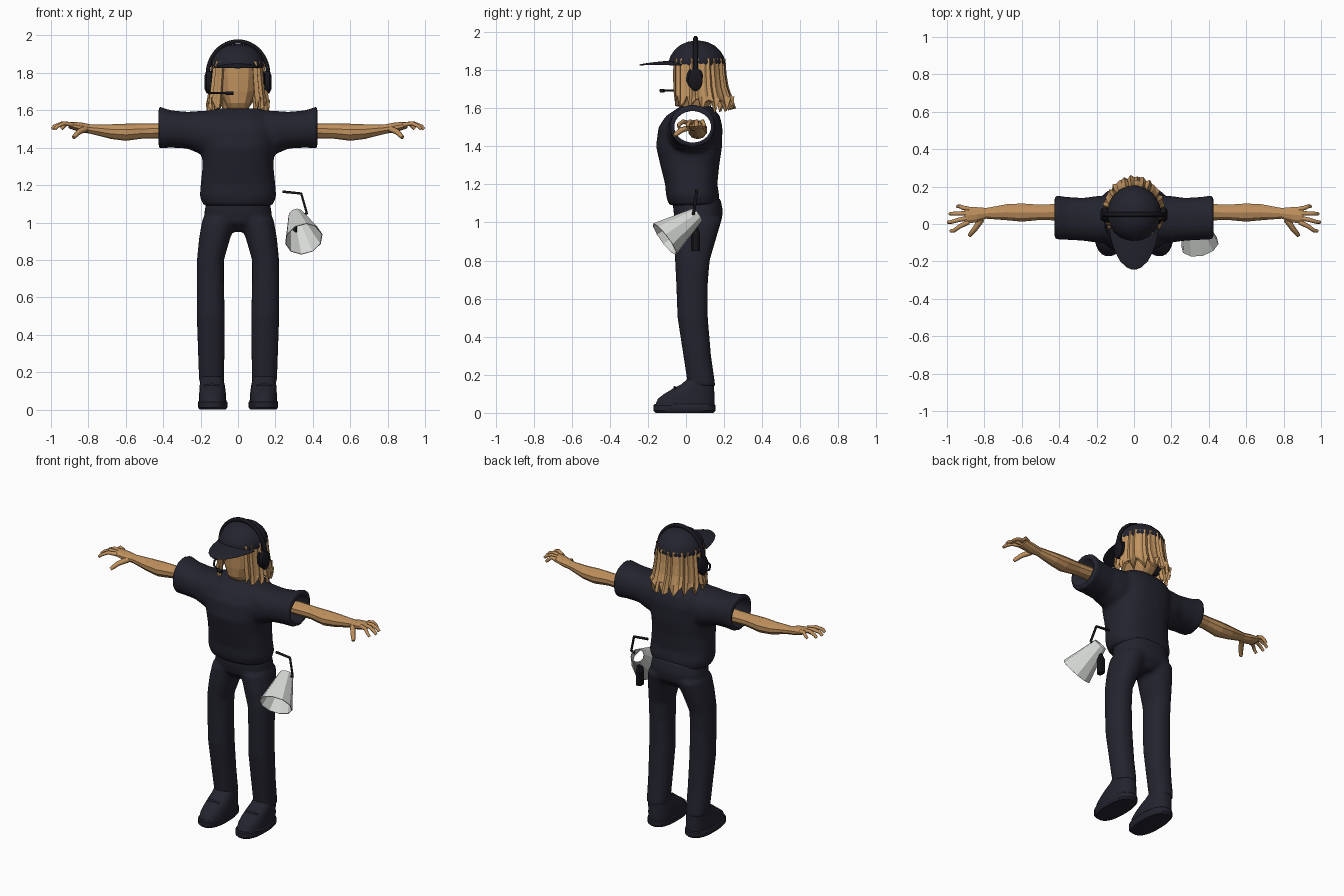
import bpy, bmesh, math
from mathutils import Vector

if "Cube" in bpy.data.objects:
    bpy.data.objects.remove(bpy.data.objects["Cube"])


def material(name, rgb):
    m = bpy.data.materials.new(name)
    m.use_nodes = True
    m.diffuse_color = (*rgb, 1)
    m.node_tree.nodes["Principled BSDF"].inputs["Base Color"].default_value = (*rgb, 1)
    return m


NAVY = material("navy cloth", (0.017, 0.017, 0.028))
BLACK = material("black plastic", (0.008, 0.008, 0.012))
SKIN = material("tan skin", (0.52, 0.28, 0.11))
HAIR = material("sandy hair", (0.54, 0.30, 0.12))
SHELL = material("pale grey horn", (0.68, 0.70, 0.67))


def finish(name, bm, mat, mirror=False, smooth=True):
    bmesh.ops.recalc_face_normals(bm, faces=bm.faces)
    for f in bm.faces:
        f.smooth = smooth
    me = bpy.data.meshes.new(name)
    bm.to_mesh(me)
    bm.free()
    me.materials.append(mat)
    ob = bpy.data.objects.new(name, me)
    bpy.context.collection.objects.link(ob)
    if smooth:
        bpy.ops.object.select_all(action='DESELECT')
        ob.select_set(True)
        bpy.context.view_layer.objects.active = ob
        bpy.ops.object.shade_smooth_by_angle(angle=math.radians(40))
    if mirror:
        ob.modifiers.new("mirror", 'MIRROR')
    return ob


def loft(bm, axis, rings, n=20, power=1.0):
    """Closed skin through rings: (position on axis, low a, high a, low b, high b)."""
    loops = []
    for t, a0, a1, b0, b1 in rings:
        loop = []
        for i in range(n):
            ang = math.tau * (i + 0.5) / n
            c, s = math.cos(ang), math.sin(ang)
            a = (a0 + a1) / 2 + (a1 - a0) / 2 * math.copysign(abs(c) ** power, c)
            b = (b0 + b1) / 2 + (b1 - b0) / 2 * math.copysign(abs(s) ** power, s)
            loop.append(bm.verts.new({'x': (t, a, b), 'y': (a, t, b), 'z': (a, b, t)}[axis]))
        loops.append(loop)
    for lo, hi in zip(loops, loops[1:]):
        for i in range(n):
            j = (i + 1) % n
            bm.faces.new((lo[i], lo[j], hi[j], hi[i]))
    bm.faces.new(loops[0])
    bm.faces.new(loops[-1])
    return bm


def tube(name, points, radius, mat, mirror=False, taper=1.0):
    cu = bpy.data.curves.new(name, 'CURVE')
    cu.dimensions = '3D'
    cu.bevel_depth = radius
    cu.bevel_resolution = 1
    cu.use_fill_caps = True
    sp = cu.splines.new('POLY')
    sp.points.add(len(points) - 1)
    for i, (p, co) in enumerate(zip(sp.points, points)):
        p.co = (*co, 1)
        p.radius = 1 + (taper - 1) * i / (len(points) - 1)
    cu.materials.append(mat)
    ob = bpy.data.objects.new(name, cu)
    bpy.context.collection.objects.link(ob)
    if mirror:
        ob.modifiers.new("mirror", 'MIRROR')
    return ob


def fuse(ob):
    """Blend the overlapping volumes of a garment into one soft skin."""
    ob.modifiers["mirror"].use_mirror_merge = False
    r = ob.modifiers.new("fuse", 'REMESH')
    r.mode = 'VOXEL'
    r.voxel_size = 0.011
    r.use_smooth_shade = True
    s = ob.modifiers.new("soften", 'SMOOTH')
    s.factor = 0.5
    s.iterations = 8


# Shirt: torso and sleeves fused, with an open tunnel through the sleeves
bm = bmesh.new()
loft(bm, 'z', [(1.09, -.185, .185, -.09, .17), (1.14, -.205, .205, -.105, .175),
               (1.2, -.2, .2, -.11, .165), (1.3, -.19, .19, -.135, .175),
               (1.4, -.195, .195, -.158, .19), (1.5, -.21, .21, -.145, .192),
               (1.56, -.19, .19, -.105, .178), (1.61, -.12, .12, -.03, .135)], 28, .8)
loft(bm, 'x', [(.05, -.1, .16, 1.35, 1.605), (.2, -.1, .15, 1.365, 1.597),
               (.27, -.09, .14, 1.395, 1.592), (.36, -.085, .145, 1.4, 1.6),
               (.425, -.082, .155, 1.395, 1.622)], 24, .9)
shirt = finish("shirt", bm, NAVY, True)
fuse(shirt)
cutter = finish("sleeve_cutter", loft(bmesh.new(), 'x', [(-.6, -.062, .132, 1.42, 1.585),
                (.6, -.062, .132, 1.42, 1.585)], 24), NAVY)
cutter.hide_render = True
cutter.hide_viewport = True
cut = shirt.modifiers.new("sleeve openings", 'BOOLEAN')
cut.operation = 'DIFFERENCE'
cut.object = cutter

# Trousers: pelvis and legs fused
bm = bmesh.new()
loft(bm, 'z', [(.95, -.07, .07, 0, .14), (1.0, -.18, .18, -.055, .185),
               (1.06, -.18, .18, -.067, .195), (1.13, -.165, .165, -.07, .18)], 28, .85)
loft(bm, 'z', [(.14, .074, .208, .01, .155), (.3, .072, .214, -.014, .132),
               (.5, .07, .221, -.045, .115), (.68, .075, .221, -.052, .115),
               (.8, .075, .22, -.058, .125), (.92, .04, .208, -.062, .16),
               (1.02, .01, .19, -.06, .19)], 24, .9)
fuse(finish("trousers", bm, NAVY, True))

# Shoes with a separate welt and sole
finish("shoe", loft(bmesh.new(), 'z', [(.04, .062, .21, -.163, .15), (.075, .063, .209, -.148, .152),
       (.1, .066, .207, -.115, .15), (.13, .07, .205, -.065, .148), (.15, .075, .203, -.025, .148),
       (.185, .082, .2, .015, .145)], 24, .8), NAVY, True)
finish("sole", loft(bmesh.new(), 'z', [(0, .065, .205, -.16, .145), (.012, .056, .215, -.172, .156),
       (.04, .056, .215, -.172, .156), (.046, .062, .21, -.165, .15)], 24, .8), NAVY, True)
tube("shoe_lace", [(.1, -.055, .127), (.14, -.06, .134), (.18, -.055, .127)], .007, NAVY, True)

# Arms, palms and fingers
finish("arm", loft(bmesh.new(), 'x', [(.37, .015, .112, 1.45, 1.53), (.5, .02, .105, 1.45, 1.528),
       (.6, .01, .112, 1.437, 1.528), (.68, .018, .108, 1.447, 1.525), (.79, .027, .087, 1.475, 1.525),
       (.84, .008, .092, 1.482, 1.535), (.89, .0, .092, 1.498, 1.538), (.905, .004, .088, 1.505, 1.534)],
       10), SKIN, True, False)
for name, y0, y1, tip in (("index", .01, -.037, .98), ("middle", .033, .01, .995),
                          ("ring", .057, .055, .985), ("little", .08, .094, .945)):
    tube(name + "_finger", [(.885, y0, 1.523), ((.885 + tip) / 2, (y0 + y1) / 2, 1.53),
         (tip - .015, y1, 1.515), (tip, y1, 1.5)], .013, SKIN, True, .7)
tube("thumb", [(.815, .025, 1.5), (.85, -.025, 1.485), (.87, -.05, 1.465), (.88, -.062, 1.455)],
     .017, SKIN, True, .6)

# Head and neck
finish("head", loft(bmesh.new(), 'z', [(1.592, -.065, .065, -.01, .11), (1.615, -.06, .06, -.045, .12),
       (1.64, -.07, .07, -.06, .14), (1.7, -.095, .095, -.066, .17), (1.78, -.105, .105, -.068, .18),
       (1.86, -.105, .105, -.065, .18)], 14, .75), SKIN, False, False)

# Hair: pleated curtain with a jagged hem, open at the face
bm = bmesh.new()
COLS = 48
rows = []
for k, (z, rx, ry) in enumerate([(1.86, .128, .132), (1.78, .135, .137), (1.71, .143, .148),
                                 (1.66, .15, .165), (1.615, .157, .185)]):
    row = []
    for i in range(COLS + 1):
        ang = math.radians(38 + 284 * i / COLS)
        back = max(0, -math.cos(ang))
        front = 1 if math.cos(ang) > 0 else 0
        pleat = 1 + (.035 if i % 2 else -.02) + .025 * math.sin(i * 2.1)
        r_y = ry if not front else .14
        drop = (.03 * math.sin(i * 1.7) + (.012 if i % 2 else -.012)) * (k == 4) + .012 * (1 - back) * (k == 4)
        row.append(bm.verts.new((rx * pleat * math.sin(ang), .06 - r_y * pleat * math.cos(ang), z + drop)))
    rows.append(row)
for a, b in zip(rows, rows[1:]):
    for i in range(COLS):
        bm.faces.new((a[i], a[i + 1], b[i + 1], b[i]))
hair = finish("hair", bm, HAIR, False, False)
hair.modifiers.new("thickness", 'SOLIDIFY').thickness = .018
hair.modifiers["thickness"].offset = 0

# Cap with drooping brim
finish("cap", loft(bmesh.new(), 'z', [(1.825, -.138, .138, -.088, .2), (1.84, -.144, .144, -.092, .206),
       (1.87, -.138, .138, -.085, .2), (1.9, -.122, .122, -.065, .182), (1.93, -.092, .092, -.034, .15),
       (1.948, -.055, .055, .005, .112), (1.955, -.015, .015, .043, .073)], 28), NAVY)
brim = loft(bmesh.new(), 'y', [(-.02, -.135, .135, 1.838, 1.852), (-.09, -.122, .122, 1.837, 1.85),
            (-.15, -.102, .102, 1.834, 1.844), (-.2, -.074, .074, 1.829, 1.838),
            (-.23, -.042, .042, 1.825, 1.833), (-.243, -.015, .015, 1.824, 1.83)], 24)
for v in brim.verts:
    v.co.z -= 1.1 * v.co.x ** 2
finish("cap_brim", brim, NAVY)

# Headset
tube("headset_band", [(.162 * math.cos(t), .05, 1.79 + .178 * math.sin(t))
     for t in (math.pi * i / 24 for i in range(25))], .013, BLACK)
finish("ear_cup", loft(bmesh.new(), 'x', [(.112, .005, .095, 1.685, 1.815), (.12, 0, .1, 1.678, 1.822),
       (.138, 0, .1, 1.678, 1.822), (.145, .012, .088, 1.69, 1.81), (.168, .012, .088, 1.69, 1.81),
       (.178, .025, .075, 1.71, 1.79)], 20), BLACK, True)
tube("microphone_boom", [(-.155, .03, 1.7), (-.15, -.03, 1.692), (-.115, -.085, 1.692),
     (-.05, -.125, 1.692)], .006, BLACK)
tube("microphone_tip", [(-.065, -.118, 1.692), (-.045, -.127, 1.692), (-.025, -.13, 1.692)], .011, BLACK)

# Loudhailer horn, open at both ends, with grip and hanging strap
small, wide = Vector((.31, .06, 1.04)), Vector((.352, -.112, .912))
axis = wide - small
bm = bmesh.new()
bmesh.ops.create_cone(bm, cap_ends=False, segments=10, radius1=.042, radius2=.103, depth=axis.length)
bm.transform(axis.to_track_quat('Z', 'Y').to_matrix().to_4x4())
bmesh.ops.translate(bm, verts=bm.verts, vec=(small + wide) / 2)
horn = finish("horn", bm, SHELL, False, False)
horn.modifiers.new("thickness", 'SOLIDIFY').thickness = .004
finish("horn_grip", loft(bmesh.new(), 'z', [(.85, .28, .318, .025, .075), (.94, .28, .318, .025, .075),
       (.985, .295, .315, .03, .06)], 8, .6), BLACK, False, False)
tube("horn_strap", [(.238, .055, 1.165), (.338, .055, 1.155), (.368, .04, 1.05), (.345, .035, 1.035)],
     .008, BLACK)
